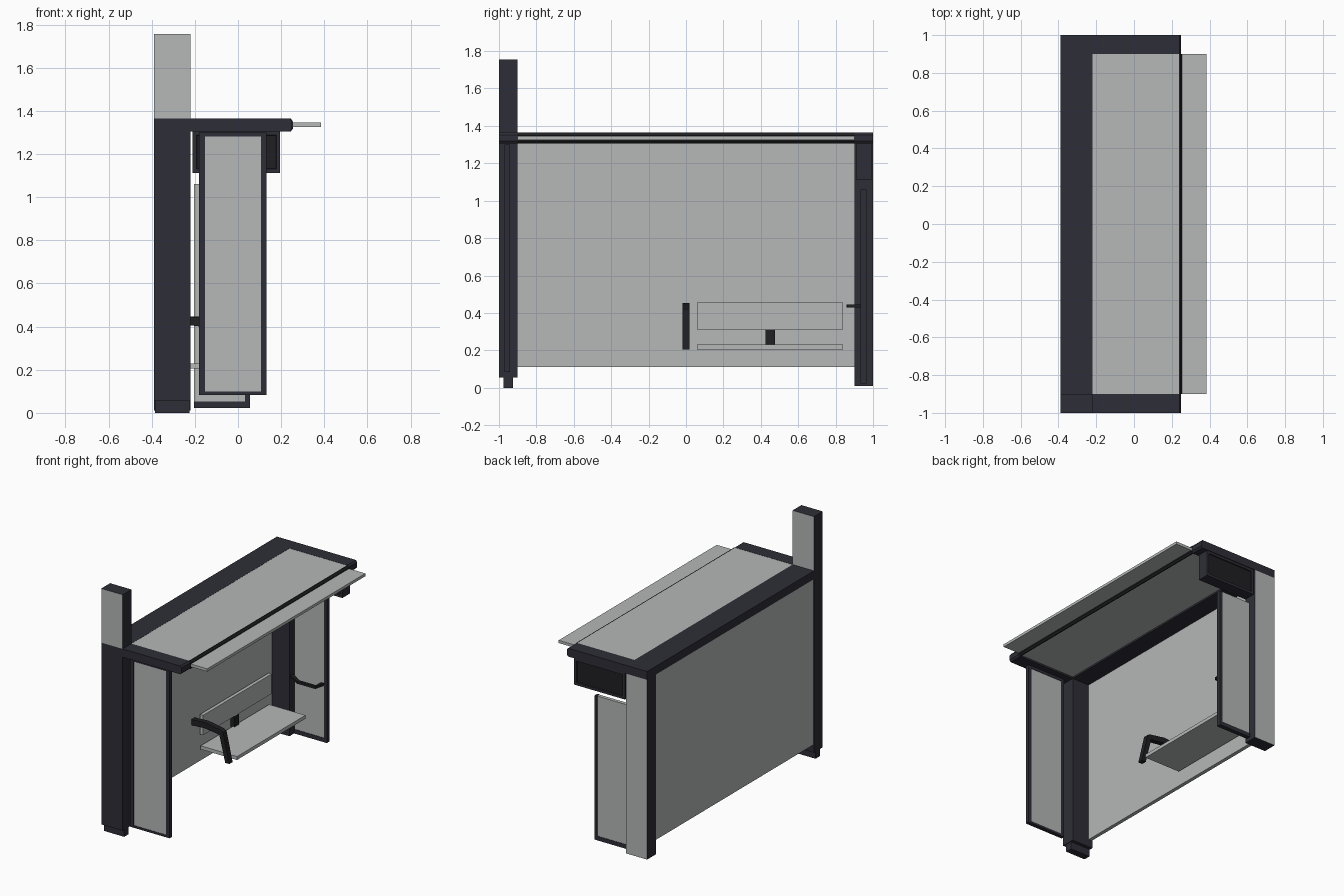
import bpy, bmesh
from mathutils import Vector

if "Cube" in bpy.data.objects:
    bpy.data.objects.remove(bpy.data.objects["Cube"], do_unlink=True)


def material(name, rgb):
    m = bpy.data.materials.new(name)
    m.use_nodes = True
    m.diffuse_color = (*rgb, 1)
    node = next(n for n in m.node_tree.nodes if n.type == 'BSDF_PRINCIPLED')
    node.inputs["Base Color"].default_value = (*rgb, 1)
    return m


FRAME = material("slate_frame", (0.027, 0.027, 0.038))
GLASS = material("pale_grey_panel", (0.46, 0.48, 0.475))
BLACK = material("black_metal", (0.014, 0.014, 0.016))


def finish(name, bm, mats):
    bmesh.ops.recalc_face_normals(bm, faces=bm.faces[:])
    me = bpy.data.meshes.new(name)
    bm.to_mesh(me)
    bm.free()
    for m in mats:
        me.materials.append(m)
    ob = bpy.data.objects.new(name, me)
    bpy.context.scene.collection.objects.link(ob)
    return ob


def box(name, xr, yr, zr, mat, face_mat=None, faces=(), inset=0):
    """Box from ranges; faces whose normal y is listed get face_mat, optionally inset."""
    bm = bmesh.new()
    bmesh.ops.create_cube(bm, size=1)
    for v in bm.verts:
        v.co = Vector([(r[0] + r[1]) / 2 + c * (r[1] - r[0])
                       for c, r in zip(v.co, (xr, yr, zr))])
    bm.normal_update()
    for f in [f for f in bm.faces if round(f.normal.y) in faces]:
        if inset:
            bmesh.ops.inset_individual(bm, faces=[f], thickness=inset, depth=0)
            bmesh.ops.inset_individual(bm, faces=[f], thickness=0.002, depth=-0.008)
        f.material_index = 1
    return finish(name, bm, [mat] + ([face_mat] if face_mat else []))


def prism(name, profile, yr, mat):
    """Extrude an x-z profile along y."""
    bm = bmesh.new()
    f = bm.faces.new([bm.verts.new((x, yr[0], z)) for x, z in profile])
    ext = bmesh.ops.extrude_face_region(bm, geom=[f])["geom"]
    verts = [g for g in ext if isinstance(g, bmesh.types.BMVert)]
    bmesh.ops.translate(bm, verts=verts, vec=(0, yr[1] - yr[0], 0))
    return finish(name, bm, [mat])


POST = (-0.39, -0.22)
FRONT, REAR, SPAN = (-1, -0.9), (0.9, 1), (-0.9, 0.9)
ROOF = (1.305, 1.365)

# Posts
box("front_post_foot", (-0.385, -0.225), (-0.975, -0.925), (0, 0.06), FRAME)
box("front_post", POST, FRONT, (0.055, ROOF[1]), FRAME)
box("sign_pillar", POST, FRONT, (ROOF[1], 1.755), FRAME, GLASS, (-1, 1))
box("rear_post", POST, REAR, (0.01, ROOF[0]), FRAME, GLASS, (1,))

# Roof frame, glazing, edge strip and overhanging canopy
box("roof_back_beam", POST, SPAN, ROOF, FRAME)
box("roof_front_beam", (POST[1], 0.24), FRONT, ROOF, FRAME)
box("roof_rear_beam", (POST[0], 0.24), REAR, ROOF, FRAME)
box("roof_panel", (POST[1], 0.238), SPAN, (1.317, 1.364), GLASS)
prism("roof_edge_strip",
      [(0.238, 1.305), (0.245, 1.305), (0.255, 1.318), (0.255, 1.35),
       (0.245, 1.364), (0.238, 1.364)], SPAN, BLACK)
box("canopy_overhang", (0.25, 0.385), SPAN, (1.325, 1.345), GLASS)
for label, y in (("front", FRONT), ("rear", REAR)):
    prism(label + "_beam_nose", [(0.24, 1.305), (0.25, 1.318), (0.25, 1.352), (0.24, 1.365)],
          y, FRAME)

# Back wall
box("back_wall", (-0.385, -0.358), SPAN, (0.11, ROOF[0]), GLASS)

# Front end panel with a full frame
y = (-0.97, -0.942)
x0, x1, z0, z1, t = -0.18, 0.133, 0.083, 1.3, 0.026
box("front_panel_glass", (x0 + 0.004, x1 - t), (y[0] + 0.003, y[1] - 0.003),
    (z0 + 0.015, z1 - 0.02), GLASS)
box("front_panel_inner_frame", (x0, x0 + t), y, (z0, z1), FRAME)
box("front_panel_outer_frame", (x1 - t, x1), y, (z0, z1), FRAME)
box("front_panel_bottom_frame", (x0 + t, x1 - t), y, (z0, z0 + 0.016), FRAME)
box("front_panel_top_frame", (x0 + t, x1 - t), y, (z1 - 0.02, z1), FRAME)

# Rear end panel, framed on its outer and bottom edges
y = (0.932, 0.964)
box("rear_panel_glass", (-0.205, 0.033), (0.935, 0.961), (0.05, 1.06), GLASS)
box("rear_panel_outer_frame", (0.033, 0.055), y, (0.022, 1.06), FRAME)
box("rear_panel_bottom_frame", (-0.205, 0.033), y, (0.022, 0.052), FRAME)

# Hanging display with a screen on both sides
box("display_box", (-0.21, 0.195), (0.91, 0.995), (1.113, ROOF[0]), FRAME, BLACK, (-1, 1), 0.025)

# Bench
box("bench_seat", (-0.34, -0.05), (0.06, 0.84), (0.205, 0.23), GLASS)
box("bench_backrest", (-0.345, -0.32), (0.06, 0.84), (0.312, 0.455), GLASS)
box("bench_bracket", (-0.358, -0.325), (0.425, 0.475), (0.225, 0.315), BLACK)

# Bent armrest
prism("armrest",
      [(-0.36, 0.405), (-0.25, 0.41), (-0.135, 0.395), (-0.088, 0.205),
       (-0.055, 0.205), (-0.105, 0.42), (-0.13, 0.432), (-0.25, 0.452), (-0.36, 0.445)],
      (-0.02, 0.018), BLACK)

# Grab handle bent from the rear post to the end panel
path = [Vector(p) for p in ((-0.22, 0.925), (-0.13, 0.87), (0.01, 0.87), (0.02, 0.94))]
bm = bmesh.new()
rings = []
for i, p in enumerate(path):
    d = (path[min(i + 1, 3)] - path[max(i - 1, 0)]).normalized()
    n = Vector((-d.y, d.x)) * 0.011
    rings.append([bm.verts.new((p.x + s * n.x, p.y + s * n.y, z))
                  for s, z in ((-1, 0.428), (1, 0.428), (1, 0.446), (-1, 0.446))])
for a, b in zip(rings, rings[1:]):
    for k in range(4):
        j = (k + 1) % 4
        bm.faces.new((a[k], a[j], b[j], b[k]))
bm.faces.new(rings[0])
bm.faces.new(rings[-1])
finish("grab_handle", bm, [BLACK])
